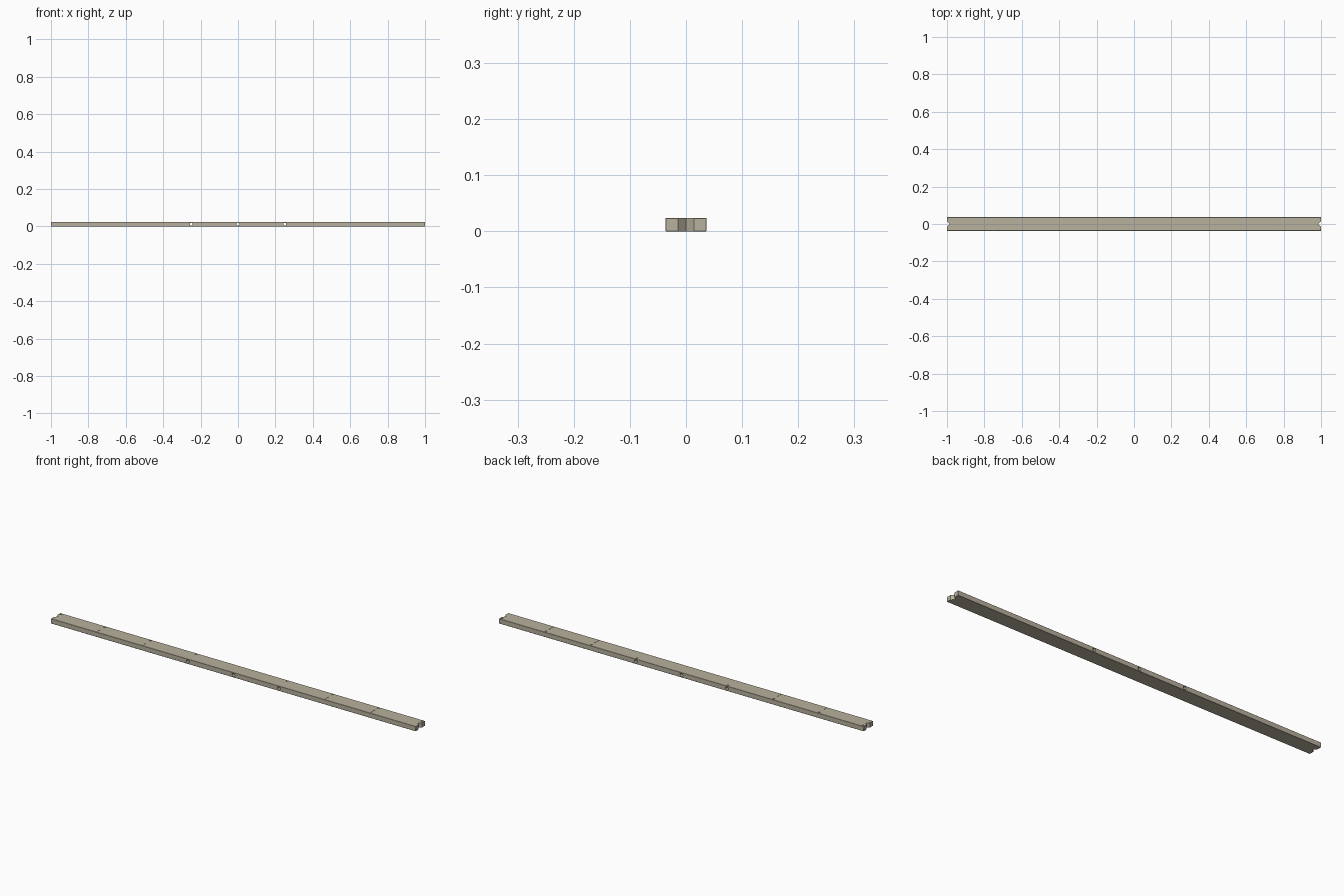
import bpy, bmesh, math
from mathutils import Matrix

if "Cube" in bpy.data.objects:
    bpy.data.objects.remove(bpy.data.objects["Cube"])

L, W, H = 2.0, 0.073, 0.024


def box(bm, center, size):
    m = Matrix.Translation(center) @ Matrix.Diagonal((*size, 1))
    bmesh.ops.create_cube(bm, size=1, matrix=m)


def cylinder(bm, center, radius, depth, sides=24, rot=Matrix()):
    bmesh.ops.create_cone(bm, cap_ends=True, segments=sides, radius1=radius,
                          radius2=radius, depth=depth,
                          matrix=Matrix.Translation(center) @ rot)


def make_object(name, bm):
    bmesh.ops.recalc_face_normals(bm, faces=bm.faces)
    me = bpy.data.meshes.new(name)
    bm.to_mesh(me)
    bm.free()
    ob = bpy.data.objects.new(name, me)
    bpy.context.collection.objects.link(ob)
    return ob


# Long flat bar with slightly eased edges
bm = bmesh.new()
box(bm, (0, 0, H / 2), (L, W, H))
bmesh.ops.bevel(bm, geom=list(bm.edges), offset=0.0008, segments=1, affect='EDGES')
bar = make_object("bar", bm)

# Cutters for every opening in the bar
bm = bmesh.new()
along_y = Matrix.Rotation(math.pi / 2, 4, 'X')
for x in (-0.25, 0, 0.25):                       # cross holes, front to back
    cylinder(bm, (x, 0, 0.012), 0.008, 0.2, rot=along_y)
for s in (-1, 1):
    # upright V notch in each end
    cylinder(bm, (s * L / 2, 0, H / 2), 0.014, 0.1, sides=4)
    for x in (0.25, 0.5, 0.75, 0.99):            # shallow dimples near the back edge
        cylinder(bm, (s * x, 0.027, H), 0.005, 0.005, sides=16)
    for x in (0.5, 0.75):                        # scribed marks on the front half
        box(bm, (s * x, -0.02, H), (0.002, 0.04, 0.002))
cutter = make_object("opening_cutter", bm)
cutter.hide_render = True

mod = bar.modifiers.new("openings", 'BOOLEAN')
mod.operation = 'DIFFERENCE'
mod.solver = 'EXACT'
mod.object = cutter

# Bake the cuts and drop the helper
deps = bpy.context.evaluated_depsgraph_get()
baked = bpy.data.meshes.new_from_object(bar.evaluated_get(deps))
bar.modifiers.clear()
bar.data = baked
bpy.data.objects.remove(cutter)

# Warm stone colour
mat = bpy.data.materials.new("warm_stone")
mat.diffuse_color = (0.48, 0.44, 0.34, 1)
mat.use_nodes = True
mat.node_tree.nodes["Principled BSDF"].inputs["Base Color"].default_value = mat.diffuse_color
bar.data.materials.clear()
bar.data.materials.append(mat)
